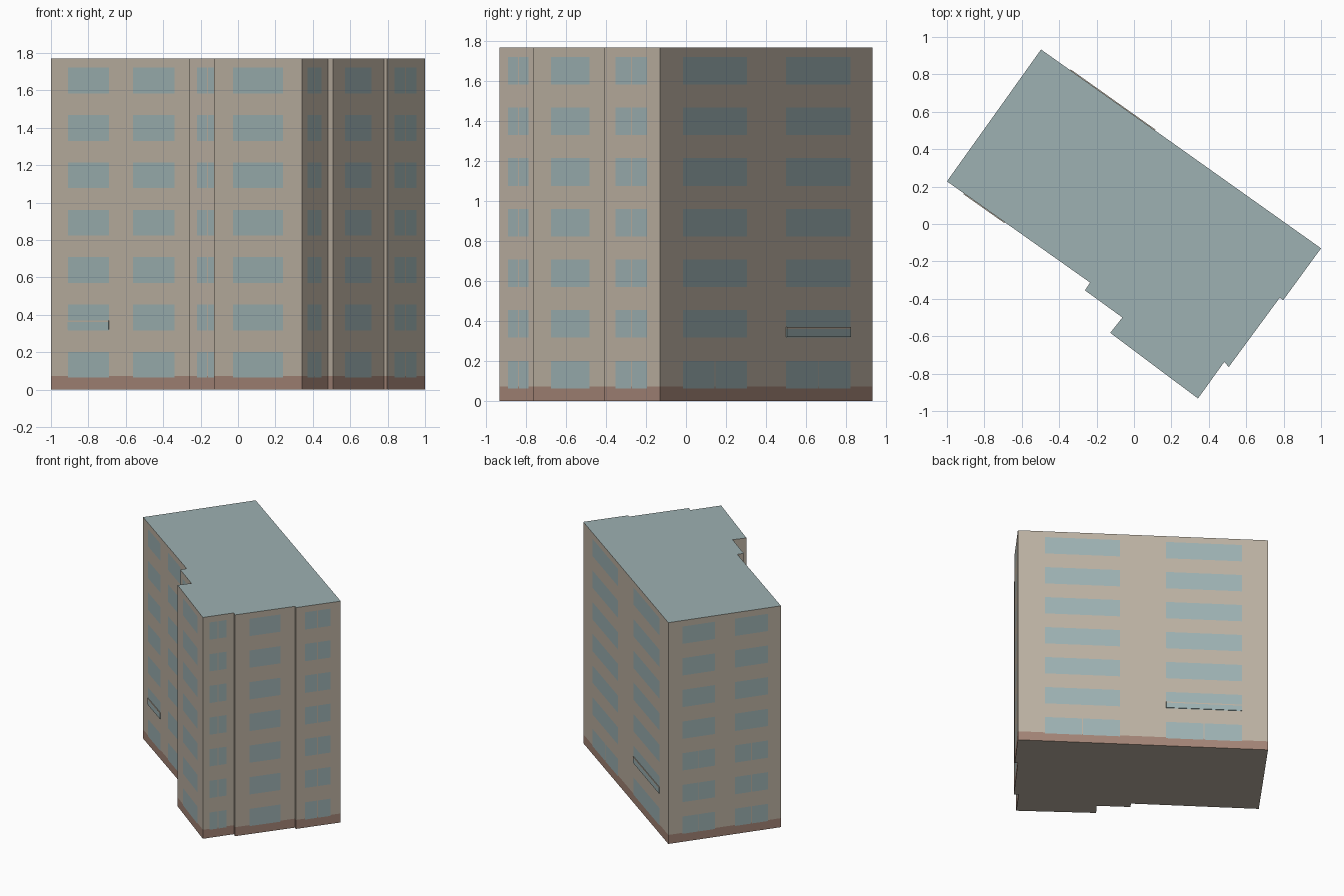
import bpy, bmesh
from mathutils import Vector

if "Cube" in bpy.data.objects:
    bpy.data.objects.remove(bpy.data.objects["Cube"], do_unlink=True)


def make_material(name, rgb):
    # sRGB 0-255 converted to linear
    lin = [((c / 255 + 0.055) / 1.055) ** 2.4 for c in rgb] + [1.0]
    mat = bpy.data.materials.new(name)
    mat.use_nodes = True
    mat.diffuse_color = lin
    bsdf = next(n for n in mat.node_tree.nodes if n.type == 'BSDF_PRINCIPLED')
    bsdf.inputs["Base Color"].default_value = lin
    return mat


MATS = [make_material("beige_wall", (188, 177, 162)),
        make_material("blue_grey", (157, 177, 178)),
        make_material("brown_plinth", (163, 132, 118))]
WALL, GLASS, PLINTH = range(3)

HEIGHT, PLINTH_TOP = 1.77, 0.072
FLOORS, FIRST_SILL, PITCH, WINDOW_H = 7, 0.064, 0.2533, 0.138
SEAM = 0.003
ALL, NONE = range(FLOORS), ()

# Each wall: start corner, then windows as (start, end, floors with two panes)
WALLS = [
    ((-1.0, 0.228), [(0.118, 0.405, NONE), (0.575, 0.863, NONE)]),
    ((-0.235, -0.313), []),
    ((-0.262, -0.355), [(0.21, 0.79, ALL)]),
    ((-0.062, -0.5), []),
    ((-0.127, -0.582), [(0.216, 0.784, NONE)]),
    ((0.342, -0.933), [(0.22, 0.75, ALL)]),
    ((0.482, -0.738), []),
    ((0.507, -0.764), [(0.24, 0.76, NONE)]),
    ((0.78, -0.393), []),
    ((0.797, -0.408), [(0.2, 0.77, ALL)]),
    ((1.0, -0.13), [(0.108, 0.409, (0,)), (0.593, 0.896, (0,))]),
    ((-0.497, 0.933), [(0.124, 0.416, range(3)), (0.593, 0.885, range(3))]),
]


def floor_at(z):
    """Floor whose window band holds z, or None."""
    for f in range(FLOORS):
        if 0 < z - FIRST_SILL - f * PITCH < WINDOW_H:
            return f
    return None


def is_glass(u, floor, windows, length):
    for a, b, split in windows:
        if floor is not None and a < u < b:
            return floor not in split or abs(u - (a + b) / 2) * length > SEAM
    return False


def build_block():
    bm = bmesh.new()
    levels = [0, PLINTH_TOP, HEIGHT]
    for f in range(FLOORS):
        sill = FIRST_SILL + f * PITCH
        levels += [sill, sill + WINDOW_H]
    levels.sort()

    # Columns of cuts around the whole outline
    columns, spans = [], []
    for i, (start, windows) in enumerate(WALLS):
        p, q = Vector(start), Vector(WALLS[(i + 1) % len(WALLS)][0])
        length = (q - p).length
        cuts = [0.0]
        for a, b, split in windows:
            mid, s = (a + b) / 2, SEAM / length
            cuts += [a, mid - s, mid + s, b] if split else [a, b]
        for u, nxt in zip(cuts, cuts[1:] + [1.0]):
            point = p.lerp(q, u)
            columns.append([bm.verts.new((point.x, point.y, z)) for z in levels])
            spans.append(((u + nxt) / 2, windows, length))

    # Wall panels coloured by position
    for i, (u, windows, length) in enumerate(spans):
        left, right = columns[i], columns[(i + 1) % len(columns)]
        for k in range(len(levels) - 1):
            z = (levels[k] + levels[k + 1]) / 2
            face = bm.faces.new((left[k], right[k], right[k + 1], left[k + 1]))
            if is_glass(u, floor_at(z), windows, length):
                face.material_index = GLASS
            else:
                face.material_index = PLINTH if z < PLINTH_TOP else WALL

    # Flat roof and underside
    bm.faces.new([c[-1] for c in columns]).material_index = GLASS
    bm.faces.new([c[0] for c in reversed(columns)]).material_index = WALL
    finish(bm, "apartment_block")


def finish(bm, name):
    mesh = bpy.data.meshes.new(name)
    bm.to_mesh(mesh)
    bm.free()
    for m in MATS:
        mesh.materials.append(m)
    obj = bpy.data.objects.new(name, mesh)
    bpy.context.collection.objects.link(obj)


def plate(name, wall, window, z0, z1, depth, mat):
    """Thin slab on the face of one window."""
    p, q = Vector(WALLS[wall][0]), Vector(WALLS[(wall + 1) % len(WALLS)][0])
    a, b, _ = WALLS[wall][1][window]
    p, q = p.lerp(q, a), p.lerp(q, b)
    out = Vector((q.y - p.y, p.x - q.x)).normalized() * depth
    bm = bmesh.new()
    ring = [p, p + out, q + out, q]
    base = bm.faces.new([bm.verts.new((v.x, v.y, z0)) for v in ring])
    top = bmesh.ops.extrude_face_region(bm, geom=[base])["geom"]
    bmesh.ops.translate(bm, vec=(0, 0, z1 - z0),
                        verts=[v for v in top if isinstance(v, bmesh.types.BMVert)])
    bmesh.ops.recalc_face_normals(bm, faces=bm.faces)
    for f in bm.faces:
        f.material_index = mat
    finish(bm, name)


build_block()

# Shallow balcony fronts with a rail on the second floor
for side, wall, window in (("front", 0, 0), ("back", 10, 1)):
    plate(side + "_balcony_panel", wall, window, 0.321, 0.362, 0.005, GLASS)
    plate(side + "_balcony_rail", wall, window, 0.362, 0.371, 0.005, WALL)
